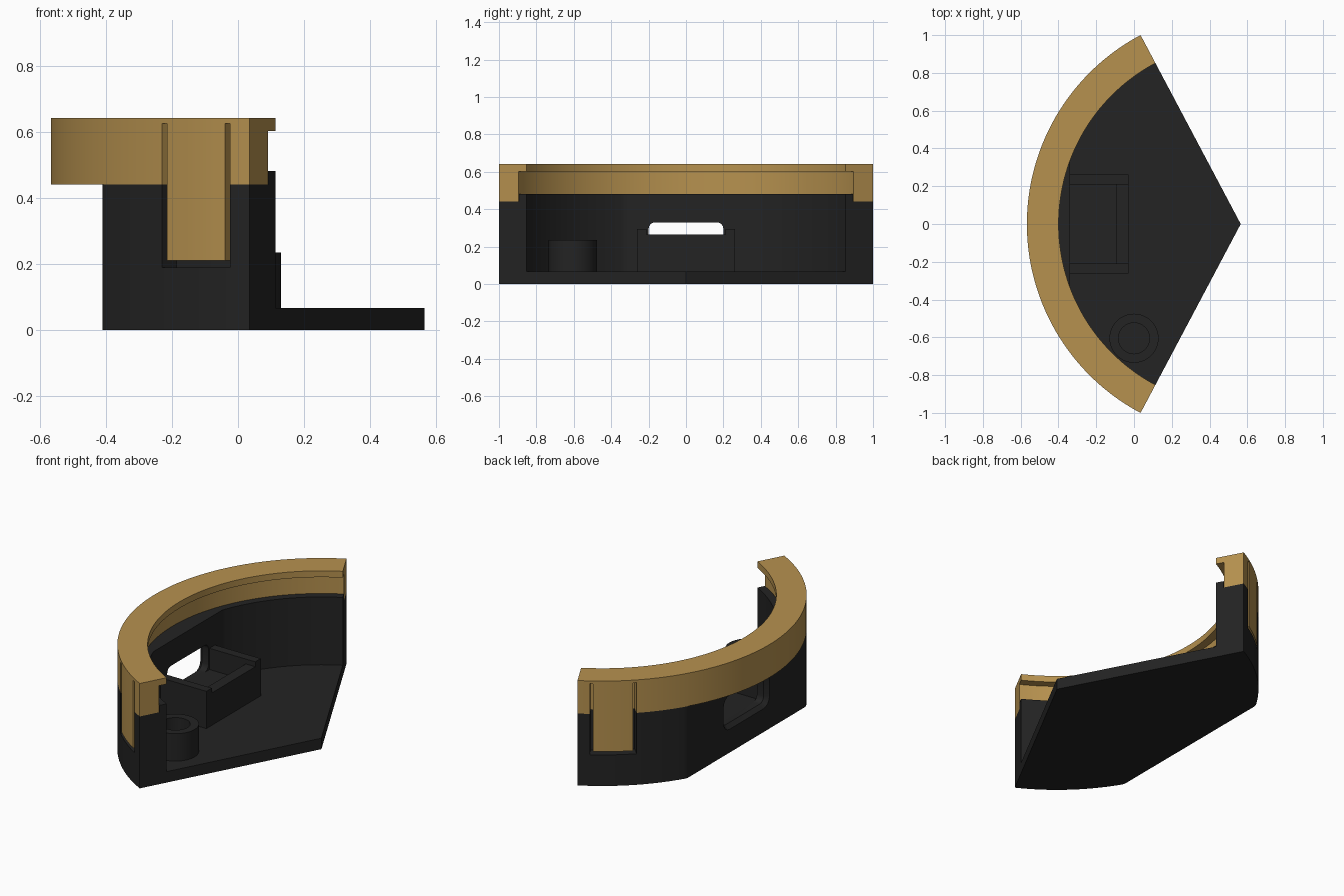
import bpy, bmesh, math

if "Cube" in bpy.data.objects:
    bpy.data.objects.remove(bpy.data.objects["Cube"])

APEX = 0.565                 # x of the sector's pointed corner
R_OUT, R_RIM, R_IN = 1.132, 1.013, 0.964
HALF = math.radians(62.07)   # half the sector angle
FLAT_OUT, FLAT_IN = -0.41, -0.34
FLOOR = 0.067


def material(name, rgb):
    m = bpy.data.materials.new(name)
    m.diffuse_color = (*rgb, 1)
    m.use_nodes = True
    m.node_tree.nodes["Principled BSDF"].inputs["Base Color"].default_value = m.diffuse_color
    return m


BLACK = material("charcoal", (0.017, 0.017, 0.017))
GOLD = material("warm gold", (0.47, 0.285, 0.078))


def polar(r, a, clip=-9):
    return max(APEX - r * math.cos(a), clip), r * math.sin(a)


def finish(name, bm, mat):
    bmesh.ops.recalc_face_normals(bm, faces=bm.faces)
    mesh = bpy.data.meshes.new(name)
    bm.to_mesh(mesh)
    bm.free()
    mesh.materials.append(mat)
    ob = bpy.data.objects.new(name, mesh)
    bpy.context.collection.objects.link(ob)
    return ob


def sweep(name, profile, a0, a1, mat, steps=120):
    """Sweep a closed (radius, height, flat limit) profile round the apex."""
    bm = bmesh.new()
    rows = []
    for i in range(steps + 1):
        a = a0 + (a1 - a0) * i / steps
        rows.append([bm.verts.new((*polar(r, a, c), z)) for r, z, c in profile])
    n = len(profile)
    for p, q in zip(rows, rows[1:]):
        for k in range(n):
            bm.faces.new((p[k], p[(k + 1) % n], q[(k + 1) % n], q[k]))
    bm.faces.new(rows[0])
    bm.faces.new(rows[-1])
    return finish(name, bm, mat)


def block(name, r0, r1, z0, z1, d0, d1, mat, steps=12):
    """Curved block between two radii, heights and angles in degrees."""
    prof = [(r0, z0, -9), (r1, z0, -9), (r1, z1, -9), (r0, z1, -9)]
    return sweep(name, prof, math.radians(d0), math.radians(d1), mat, steps)


def box(name, x0, x1, y0, y1, z0, z1, mat):
    bm = bmesh.new()
    bmesh.ops.create_cube(bm, size=1)
    for v in bm.verts:
        v.co = ((x0 + x1) / 2 + v.co.x * (x1 - x0),
                (y0 + y1) / 2 + v.co.y * (y1 - y0),
                (z0 + z1) / 2 + v.co.z * (z1 - z0))
    return finish(name, bm, mat)


def select(ob):
    bpy.ops.object.select_all(action='DESELECT')
    ob.select_set(True)
    bpy.context.view_layer.objects.active = ob


def cut(ob, cutter):
    mod = ob.modifiers.new("cut", 'BOOLEAN')
    mod.operation, mod.solver, mod.object = 'DIFFERENCE', 'EXACT', cutter
    select(ob)
    bpy.ops.object.modifier_apply(modifier=mod.name)
    bpy.data.objects.remove(cutter)


# Curved wall with flattened middle and a raised inner lip
wall = sweep("wall", [(R_IN, 0, FLAT_IN), (R_OUT, 0, FLAT_OUT), (R_OUT, 0.44, FLAT_OUT),
                      (1.01, 0.44, -9), (1.01, 0.482, -9), (R_IN, 0.482, FLAT_IN)],
             -HALF, HALF, BLACK)

# Flared, rounded port through the flat of the wall
bm = bmesh.new()
rings = []
for x, grow in ((-0.5, 0.022), (-0.41, 0.022), (-0.385, 0), (-0.3, 0)):
    ring = []
    for cy, cz, start in ((0.165, 0.295, 0), (-0.165, 0.295, 90),
                          (-0.165, 0.2, 180), (0.165, 0.2, 270)):
        for k in range(5):
            a = math.radians(start + k * 22.5)
            r = 0.035 + grow
            ring.append(bm.verts.new((x, cy + r * math.cos(a), cz + r * math.sin(a))))
    rings.append(ring)
for p, q in zip(rings, rings[1:]):
    for k in range(20):
        bm.faces.new((p[k], p[(k + 1) % 20], q[(k + 1) % 20], q[k]))
bm.faces.new(rings[0])
bm.faces.new(rings[-1])
cut(wall, finish("port_cutter", bm, BLACK))

# Top ring with an overhanging inner edge
ring = sweep("ring", [(R_RIM, 0.44, -9), (R_OUT, 0.44, -9), (R_OUT, 0.642, -9),
                      (R_IN, 0.642, -9), (R_IN, 0.603, -9), (R_RIM, 0.603, -9)],
             -HALF, HALF, GOLD)

# Clip tabs on both ends: wall notch, slits in the ring, and the tab itself
for side, s in (("front", -1), ("back", 1)):
    cut(wall, block("notch_cutter", 1.07, 1.2, 0.19, 0.5, s * 45.4, s * 58.6, BLACK))
    for d0, d1 in ((45.4, 46.4), (57.7, 58.6)):
        cut(ring, block("slit_cutter", 1.07, 1.2, 0.4, 0.625, s * d0, s * d1, GOLD, 2))
    block(side + "_clip_tab", 1.073, R_OUT, 0.21, 0.44, s * 46.4, s * 57.7, GOLD)

# Floor plate: pointed sector ending at the inside of the wall
bm = bmesh.new()
outline = [(APEX, 0)] + [polar(R_IN, HALF * (2 * i / 120 - 1), FLAT_IN) for i in range(121)]
low = [bm.verts.new((x, y, 0)) for x, y in outline]
face = bm.faces.new(low)
top = bmesh.ops.extrude_face_region(bm, geom=[face])["geom"]
for v in top:
    if isinstance(v, bmesh.types.BMVert):
        v.co.z = FLOOR
floor = finish("floor", bm, BLACK)

# Open tray behind the port
box("tray_base", FLAT_IN - 0.005, -0.03, -0.21, 0.21, FLOOR, 0.165, BLACK)
box("tray_end", -0.095, -0.03, -0.21, 0.21, 0.165, 0.265, BLACK)
for side, s in (("front", -1), ("back", 1)):
    y0, y1 = sorted((s * 0.21, s * 0.263))
    box("tray_" + side + "_side", -0.36, -0.03, y0, y1, FLOOR, 0.295, BLACK)

# Hollow round post
bm = bmesh.new()
loops = []
for r, z in ((0.13, FLOOR), (0.13, 0.235), (0.082, 0.235), (0.082, FLOOR + 0.003)):
    loops.append([bm.verts.new((r * math.cos(k * math.pi / 24),
                                -0.605 + r * math.sin(k * math.pi / 24), z)) for k in range(48)])
for p, q in zip(loops, loops[1:]):
    for k in range(48):
        bm.faces.new((p[k], p[(k + 1) % 48], q[(k + 1) % 48], q[k]))
bm.faces.new(loops[0])
bm.faces.new(loops[-1])
finish("post", bm, BLACK)

# Smooth the curves and keep the edges crisp
for ob in list(bpy.context.scene.objects):
    select(ob)
    bpy.ops.object.shade_smooth_by_angle(angle=math.radians(25))
